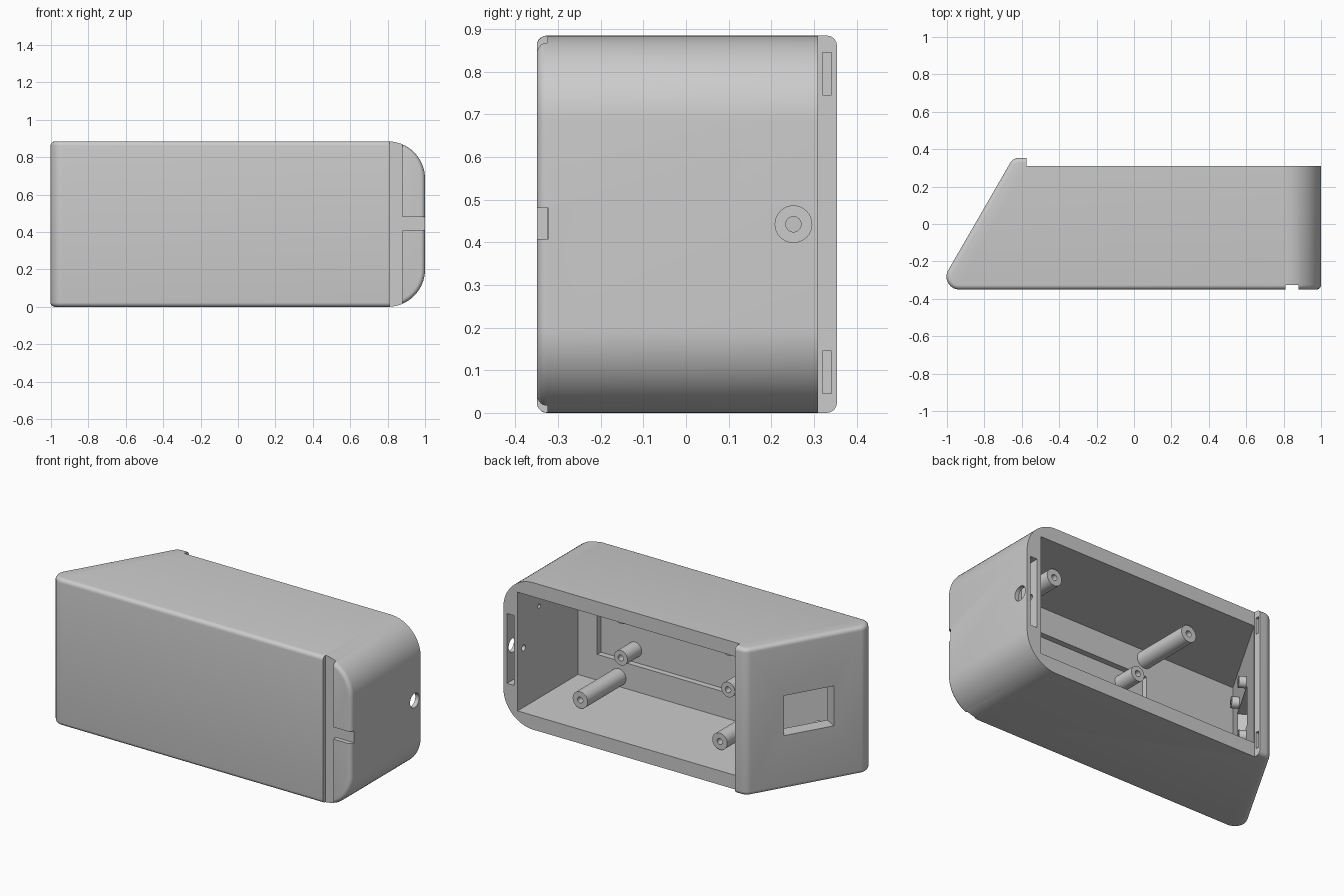
import bpy, bmesh, math
from mathutils import Matrix, Vector

H, MID = 0.885, 0.4425
FRONT, RIM, LIP_X, LIP_Y = -0.35, 0.31, -0.575, 0.354
TAN30 = math.tan(math.radians(30))

if "Cube" in bpy.data.objects:
    bpy.data.objects.remove(bpy.data.objects["Cube"], do_unlink=True)

grey = bpy.data.materials.new("plain grey plastic")
grey.use_nodes = True
grey.diffuse_color = (0.6, 0.6, 0.6, 1)
grey.node_tree.nodes["Principled BSDF"].inputs["Base Color"].default_value = (0.6, 0.6, 0.6, 1)


def slant_x(y):
    """x of the sloping end's outer face at depth y"""
    return -0.66 - TAN30 * (0.33 - y)


def finish(bm, name):
    bmesh.ops.recalc_face_normals(bm, faces=bm.faces)
    mesh = bpy.data.meshes.new(name)
    bm.to_mesh(mesh)
    bm.free()
    obj = bpy.data.objects.new(name, mesh)
    obj.data.materials.append(grey)
    bpy.context.scene.collection.objects.link(obj)
    return obj


def prism(points, z0, z1):
    bm = bmesh.new()
    face = bm.faces.new([bm.verts.new((x, y, z0)) for x, y in points])
    ext = bmesh.ops.extrude_face_region(bm, geom=[face])
    top = [v for v in ext["geom"] if isinstance(v, bmesh.types.BMVert)]
    bmesh.ops.translate(bm, verts=top, vec=(0, 0, z1 - z0))
    return bm


def rounded(prev, corner, nxt, radius, steps):
    """arc points replacing one corner of a profile"""
    c = Vector(corner)
    a, b = (Vector(prev) - c).normalized(), (Vector(nxt) - c).normalized()
    half = a.angle(b) / 2
    centre = c + (a + b).normalized() * radius / math.sin(half)
    start = c + a * radius / math.tan(half) - centre
    end = c + b * radius / math.tan(half) - centre
    return [tuple(centre + start.lerp(end, i / steps).normalized() * radius)
            for i in range(steps + 1)]


def cut(target, cutter):
    cutter.hide_render = True
    mod = target.modifiers.new("cut", "BOOLEAN")
    mod.operation, mod.solver, mod.object = "DIFFERENCE", "EXACT", cutter
    bpy.context.view_layer.objects.active = target
    bpy.ops.object.modifier_apply(modifier=mod.name)
    bpy.data.objects.remove(cutter, do_unlink=True)


def box(x0, x1, y0, y1, z0, z1):
    return finish(prism([(x0, y0), (x1, y0), (x1, y1), (x0, y1)], z0, z1), "cutter")


def rod(base, direction, length, radius, bore=0.0, name="cutter"):
    """cylinder from base along direction, with an optional blind bore at the far end"""
    bm = bmesh.new()
    bmesh.ops.create_cone(bm, cap_ends=True, segments=32, radius1=radius,
                          radius2=radius, depth=length)
    if bore:
        cap = max(bm.faces, key=lambda f: f.calc_center_median().z)
        bmesh.ops.inset_region(bm, faces=[cap], thickness=radius - bore)
        ext = bmesh.ops.extrude_discrete_faces(bm, faces=[cap])
        bmesh.ops.translate(bm, verts=ext["faces"][0].verts, vec=(0, 0, -length * 0.6))
    d = Vector(direction).normalized()
    turn = d.to_track_quat("Z", "Y").to_matrix().to_4x4()
    bm.transform(Matrix.Translation(Vector(base) + d * length / 2) @ turn)
    return finish(bm, name)


# Outer shell: plan profile with one sloping end and a raised lip
tip, lip = (slant_x(FRONT), FRONT), (slant_x(LIP_Y), LIP_Y)
plan = [(1, FRONT), (1, RIM), (LIP_X, RIM), (LIP_X, LIP_Y)]
plan += rounded(plan[-1], lip, tip, 0.055, 6)
plan += rounded(lip, tip, plan[0], 0.068, 10)
bm = prism(plan, 0, H)


def along(e, axis, value):
    return all(abs(v.co[axis] - value) < 1e-4 for v in e.verts)


# Large radius on the straight end
ends = [e for e in bm.edges if along(e, 0, 1) and (along(e, 2, 0) or along(e, 2, H))]
bmesh.ops.bevel(bm, geom=ends, offset=0.2, segments=16, profile=0.5, affect="EDGES")

# Small fillet around the front, the sloping end and the lip
soft = []
for e in bm.edges:
    if len(e.link_faces) != 2 or e.calc_face_angle() < 0.6:
        continue
    front_edge = along(e, 1, FRONT)
    cap_edge = along(e, 2, 0) or along(e, 2, H)
    at_end = all(v.co.x < LIP_X + 0.001 and abs(v.co.y - RIM) > 1e-4 for v in e.verts)
    if front_edge or (cap_edge and at_end):
        soft.append(e)
bmesh.ops.bevel(bm, geom=soft, offset=0.024, segments=5, profile=0.5, affect="EDGES",
                clamp_overlap=False)
shell = finish(bm, "enclosure_shell")

# Open cavity with a shallow recess behind the front wall
INNER, RECESS = -0.265, -0.3
cavity = [(LIP_X + 0.003, 0.4), (LIP_X + 0.003, RIM),
          (LIP_X - TAN30 * (RIM - INNER), INNER), (0.905, INNER), (0.905, 0.4)]
cut(shell, finish(prism(cavity, 0.085, H - 0.085), "cutter"))
cut(shell, box(-0.31, 0.777, RECESS, -0.2, 0.24, 0.645))

# Front grooves and cable hole
cut(shell, box(0.81, 0.88, -0.5, -0.325, -0.1, 1))
cut(shell, box(0.87, 1.1, -0.5, -0.323, 0.408, 0.48))
cut(shell, rod((0.845, -0.5, MID), (0, 1, 0), 0.32, 0.035))

# Slots in the rim and in the lip
cut(shell, box(0.93, 0.975, 0.18, 0.4, MID - 0.21, MID + 0.21))
for z in (0.095, H - 0.09):
    cut(shell, box(LIP_X - 0.035, LIP_X + 0.1, 0.32, 0.341, z - 0.05, z + 0.05))

# Counterbored screw hole in the straight end, small pilot hole inside
cut(shell, rod((1.1, 0.252, MID), (-1, 0, 0), 0.125, 0.043))
cut(shell, rod((1.1, 0.252, MID), (-1, 0, 0), 0.25, 0.018))
cut(shell, rod((0.85, 0.105, MID + 0.195), (1, 0, 0), 0.1, 0.012))

# Window through the sloping end
inward = Vector((math.cos(math.radians(30)), -0.5, 0))
slope = Vector((0.5, inward.x, 0))
window = Vector((slant_x(0.025), 0.025, MID))
corners = [window + inward * a + slope * b
           for a, b in ((-0.15, -0.15), (0.15, -0.15), (0.15, 0.15), (-0.15, 0.15))]
cut(shell, finish(prism([(c.x, c.y) for c in corners], MID - 0.12, MID + 0.12), "cutter"))

# Mounting posts: long ones on the front wall, short ones in the recess, stubs by the window
posts = []
for side in (-1, 1):
    for x in (-0.295, 0.635):
        posts.append(rod((x, INNER - 0.01, MID + side * 0.3), (0, 1, 0), 0.375, 0.05, 0.018,
                         "long_post"))
    for x in (-0.165, 0.55):
        posts.append(rod((x, RECESS - 0.01, MID + side * 0.125), (0, 1, 0), 0.145, 0.045, 0.018,
                         "short_post"))
    for b in (-0.11, 0.11):
        base = window + inward * 0.075 + slope * b + Vector((0, 0, side * 0.165))
        posts.append(rod(base, inward, 0.05, 0.032, 0.012, "window_stub"))

bpy.ops.object.select_all(action="DESELECT")
for obj in [shell] + posts:
    obj.select_set(True)
bpy.context.view_layer.objects.active = shell
bpy.ops.object.shade_smooth_by_angle(angle=math.radians(30))
